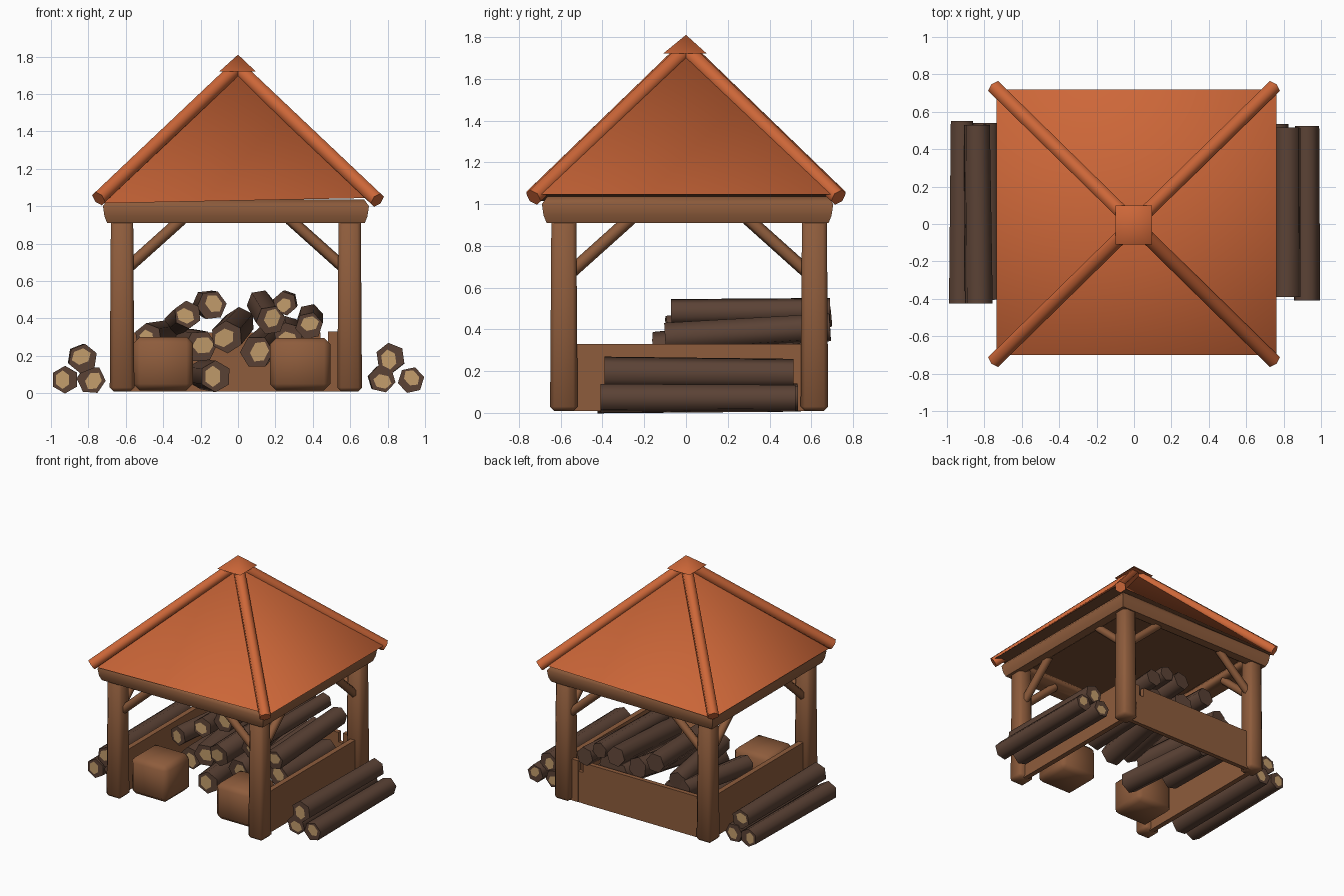
import bpy, bmesh, math
from mathutils import Vector, Matrix

if "Cube" in bpy.data.objects:
    bpy.data.objects.remove(bpy.data.objects["Cube"])


def material(name, r, g, b):
    m = bpy.data.materials.new(name)
    m.diffuse_color = (r, g, b, 1)
    m.use_nodes = True
    m.node_tree.nodes["Principled BSDF"].inputs["Base Color"].default_value = m.diffuse_color
    return m


TILE = material("orange roof", 0.61, 0.135, 0.04)
WOOD = material("brown timber", 0.27, 0.107, 0.045)
BARK = material("dark bark", 0.105, 0.055, 0.036)
CUT = material("pale cut wood", 0.55, 0.34, 0.15)
UNDER = material("roof underside", 0.19, 0.075, 0.033)


def finish(bm, name, mats):
    bmesh.ops.recalc_face_normals(bm, faces=bm.faces)
    me = bpy.data.meshes.new(name)
    bm.to_mesh(me)
    bm.free()
    for m in mats:
        me.materials.append(m)
    ob = bpy.data.objects.new(name, me)
    bpy.context.collection.objects.link(ob)
    return ob


def pole(name, a, b, r, sides=8, r2=None, mats=(WOOD,), spin=0.0, cut_ends=""):
    """Round bar from a to b; cut_ends lists the ends ('a', 'b') with a pale inset."""
    a, b = Vector(a), Vector(b)
    d = b - a
    bm = bmesh.new()
    bmesh.ops.create_cone(bm, cap_ends=True, segments=sides, radius1=r,
                          radius2=r if r2 is None else r2, depth=d.length)
    caps = [f for f in bm.faces if abs(f.normal.z) > 0.9]
    for f in bm.faces:
        f.smooth = f not in caps
    pale = [f for f in caps if ("a" if f.normal.z < 0 else "b") in cut_ends]
    if pale:
        bmesh.ops.inset_individual(bm, faces=pale, thickness=r * 0.33)
        off = Vector((0.17 * r * math.cos(spin * 5), 0.17 * r * math.sin(spin * 5), 0))
        for f in pale:
            f.material_index = 1
            c = f.calc_center_median()
            for v in f.verts:
                v.co.x = c.x + (v.co.x - c.x) * 0.8
                v.co += off
    rot = d.to_track_quat('Z', 'Y').to_matrix().to_4x4()
    bm.transform(Matrix.Translation((a + b) / 2) @ rot @ Matrix.Rotation(spin, 4, 'Z'))
    return finish(bm, name, mats)


def log(name, a, b, r, spin=0.0, ends="ab"):
    return pole(name, a, b, r, 6, r * 0.93, (BARK, CUT), spin, ends)


def box(name, lo, hi, mat=WOOD, bevel=0.0, taper=1.0):
    bm = bmesh.new()
    bmesh.ops.create_cube(bm, size=1)
    lo, hi = Vector(lo), Vector(hi)
    for v in bm.verts:
        if v.co.z > 0:
            v.co.x *= taper
            v.co.y *= taper
    bm.transform(Matrix.Translation((lo + hi) / 2) @ Matrix.Diagonal((*(hi - lo), 1)))
    if bevel:
        bmesh.ops.bevel(bm, geom=bm.edges[:], offset=bevel, segments=1, affect='EDGES')
        for f in bm.faces:
            f.smooth = True
    return finish(bm, name, [mat])


def pyramid(name, x0, x1, y0, y1, z0, z1, apex, under):
    """Four-sided roof whose eave height runs from z0 at x0 to z1 at x1."""
    bm = bmesh.new()
    base = [bm.verts.new(p) for p in ((x0, y0, z0), (x1, y0, z1), (x1, y1, z1), (x0, y1, z0))]
    top = bm.verts.new(apex)
    for i in range(4):
        bm.faces.new((base[i], base[(i + 1) % 4], top)).smooth = True
    bm.faces.new(base).material_index = 1
    return finish(bm, name, [TILE, under])


# Corner posts, tapering slightly upward
XS, YS = (-0.62, 0.597), (-0.585, 0.615)
for x in XS:
    for y in YS:
        box("corner_post", (x - 0.066, y - 0.066, 0.01), (x + 0.066, y + 0.066, 0.96),
            bevel=0.02, taper=0.9)

# Mitred ring of rounded beams under the eaves: profile of (inset, height)
PROFILE = [(0.022, 0.91), (0.008, 0.945), (0.0, 1.0), (0.025, 1.035),
           (0.09, 1.035), (0.125, 0.99), (0.12, 0.93), (0.09, 0.91)]
bm = bmesh.new()
rings = []
for sx, sy in ((0, 0), (1, 0), (1, 1), (0, 1)):
    rings.append([bm.verts.new((0.70 - i if sx else -0.722 + i,
                                0.705 - i if sy else -0.69 + i, z)) for i, z in PROFILE])
for k in range(4):
    p, q = rings[k], rings[(k + 1) % 4]
    for i in range(len(PROFILE)):
        j = (i + 1) % len(PROFILE)
        bm.faces.new((p[i], p[j], q[j], q[i]))
beam = finish(bm, "eave_beam_ring", [WOOD])
bpy.context.view_layer.objects.active = beam
beam.select_set(True)
bpy.ops.object.shade_smooth_by_angle(angle=math.radians(60))
beam.select_set(False)

# Diagonal braces, two at every corner
for x in XS:
    for y in YS:
        sx, sy = (-1 if x > 0 else 1), (-1 if y > 0 else 1)
        pole("brace", (x + sx * 0.03, y, 0.67), (x + sx * 0.32, y, 0.93), 0.031, 6)
        pole("side_brace", (x, y + sy * 0.03, 0.67), (x, y + sy * 0.32, 0.93), 0.031, 6)

# Roof, ridge caps and finial
pyramid("roof", -0.735, 0.762, -0.70, 0.72, 1.015, 1.045, (0, 0, 1.75), UNDER)
for sx in (-1, 1):
    for sy in (-1, 1):
        drop = 0.008 if sx > 0 else 0
        pole("ridge_cap", (sx * 0.745, sy * 0.73, 1.04 - drop), (0, 0, 1.745 - drop),
             0.043, 6, mats=(TILE,))
pyramid("roof_cap", -0.10, 0.095, -0.11, 0.10, 1.72, 1.72, (0, 0, 1.81), TILE)

# Low plank walls on the two sides and the back
for x in XS:
    box("side_wall", (x - 0.02, -0.55, 0.01), (x + 0.02, 0.58, 0.33))
box("back_wall_long", (-0.60, 0.60, 0.01), (0.44, 0.635, 0.325))
box("back_wall_gap", (0.44, 0.602, 0.01), (0.48, 0.633, 0.25))
box("back_wall_end", (0.48, 0.60, 0.01), (0.58, 0.635, 0.33))

# Two chunky seat blocks at the front
for x0, x1, z in ((-0.56, -0.24, 0.30), (0.17, 0.495, 0.295)):
    box("seat_block", (x0, -0.535, 0.015), (x1, -0.225, z), bevel=0.035)

# Stacked firewood outside: front x, z, back x, z, radius
OUTER = [(-0.925, 0.072, -0.92, 0.075, 0.074), (-0.785, 0.072, -0.79, 0.075, 0.078),
         (-0.83, 0.185, -0.84, 0.19, 0.08), (0.77, 0.075, 0.76, 0.075, 0.074),
         (0.925, 0.07, 0.925, 0.07, 0.072), (0.815, 0.19, 0.82, 0.185, 0.08)]
for i, (xa, za, xb, zb, r) in enumerate(OUTER):
    shift = 0.0 if xa > 0 else 0.015
    log("outer_log", (xa, -0.41 - shift + 0.02 * (i % 2), za),
        (xb, 0.535 + shift - 0.01 * (i % 3), zb), r, i * 0.6)

# Loose pile under the roof: front x, y, z, back x, y, z, radius
PILE = [(-0.12, -0.20, 0.09, -0.20, 0.55, 0.10, 0.085),
        (0.10, -0.14, 0.22, 0.17, 0.58, 0.29, 0.09),
        (-0.06, -0.15, 0.30, 0.01, 0.58, 0.38, 0.088),
        (-0.20, -0.12, 0.25, -0.28, 0.58, 0.27, 0.088),
        (-0.27, -0.05, 0.42, -0.33, 0.58, 0.37, 0.075),
        (-0.14, 0.02, 0.47, -0.17, 0.62, 0.48, 0.08),
        (-0.48, -0.05, 0.30, -0.38, 0.58, 0.32, 0.075),
        (0.175, -0.09, 0.39, 0.12, 0.69, 0.48, 0.08),
        (0.25, -0.07, 0.48, 0.26, 0.69, 0.49, 0.066),
        (0.38, -0.10, 0.36, 0.385, 0.69, 0.41, 0.075),
        (0.27, -0.02, 0.30, 0.27, 0.57, 0.34, 0.08),
        (0.36, -0.02, 0.20, 0.38, 0.56, 0.20, 0.085),
        (-0.38, -0.04, 0.15, -0.40, 0.56, 0.15, 0.085)]
for i, (xa, ya, za, xb, yb, zb, r) in enumerate(PILE):
    log("pile_log", (xa, ya, za), (xb, yb, zb), r, i * 0.5, "a")
